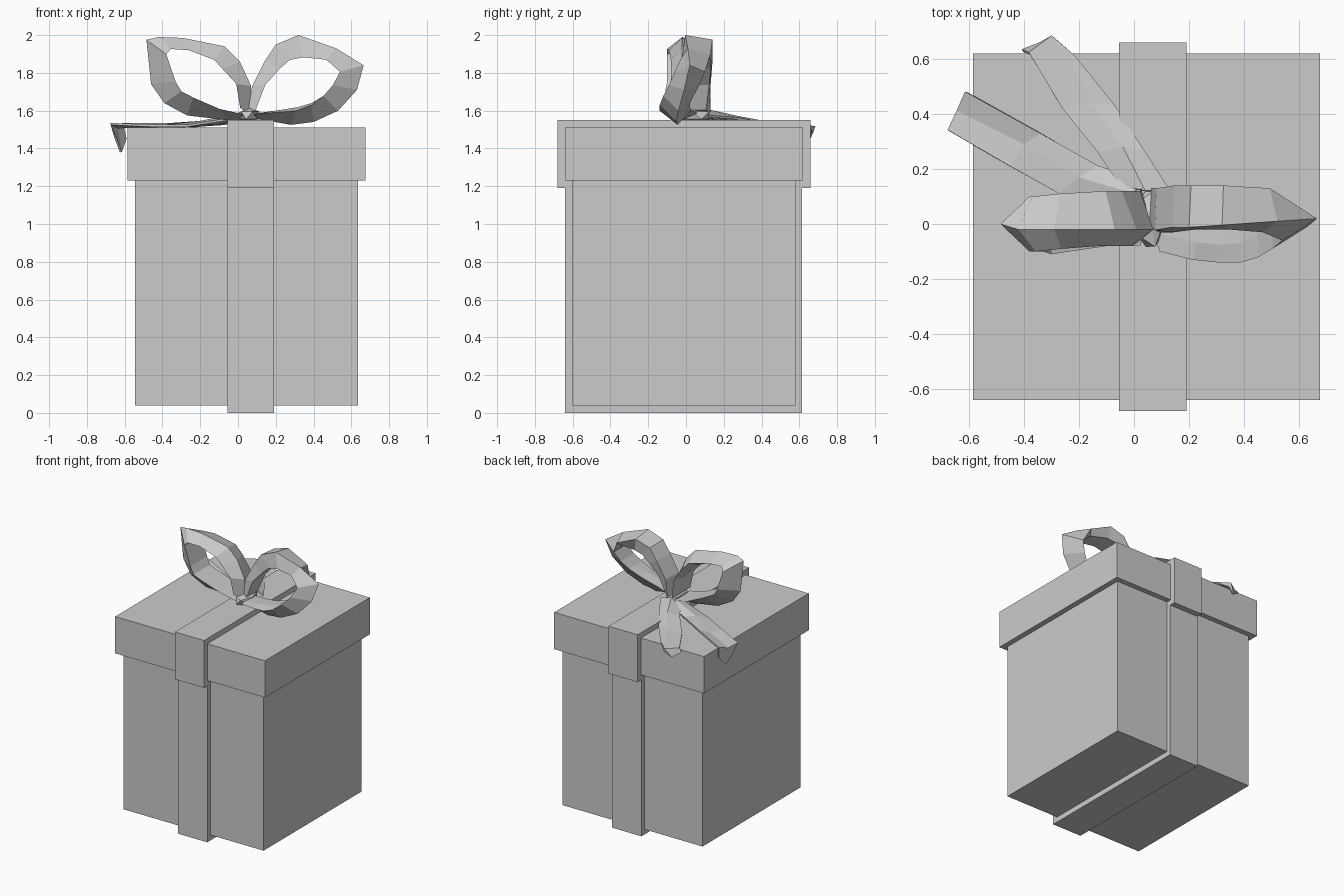
import bpy, bmesh
from mathutils import Vector


def finish(name, bm):
    bmesh.ops.recalc_face_normals(bm, faces=bm.faces)
    mesh = bpy.data.meshes.new(name)
    bm.to_mesh(mesh)
    bm.free()
    ob = bpy.data.objects.new(name, mesh)
    bpy.context.collection.objects.link(ob)
    return ob


def box(name, lo, hi):
    bm = bmesh.new()
    bmesh.ops.create_cube(bm, size=1)
    for v in bm.verts:
        v.co = [lo[i] + (v.co[i] + 0.5) * (hi[i] - lo[i]) for i in range(3)]
    return finish(name, bm)


def band(name, x0, x1, profile):
    # extrude a closed y-z outline along x
    bm = bmesh.new()
    face = bm.faces.new([bm.verts.new((x0, y, z)) for y, z in profile])
    new = bmesh.ops.extrude_face_region(bm, geom=[face])["geom"]
    bmesh.ops.translate(bm, vec=(x1 - x0, 0, 0),
                        verts=[g for g in new if isinstance(g, bmesh.types.BMVert)])
    return finish(name, bm)


def bow_loop(name, centre, half_width, path):
    # path rows: ridge x, ridge z, middle y, depth toward loop centre, skew
    bm = bmesh.new()
    rings = []
    for x, z, y, depth, s in path:
        inward = (Vector((centre[0], 0, centre[1])) - Vector((x, 0, z))).normalized()
        hw = half_width
        section = [(-hw, depth * min(1, 1 - s)), (s * hw, 0),
                   (hw, depth * min(1, 1 + s)), (-s * hw, depth)]
        rings.append([bm.verts.new(Vector((x, y + dy, z)) + inward * d)
                      for dy, d in section])
    for a, b in zip(rings, rings[1:]):
        for i in range(4):
            j = (i + 1) % 4
            bm.faces.new((a[i], a[j], b[j], b[i]))
    bm.faces.new(rings[0])
    bm.faces.new(rings[-1])
    return finish(name, bm)


def tail(name, rows):
    # creased strip: left edge, middle, right edge per row
    bm = bmesh.new()
    vs = [[bm.verts.new(p) for p in row] for row in rows]
    for a, b in zip(vs, vs[1:]):
        for i in range(2):
            bm.faces.new((a[i], a[i + 1], b[i + 1], b[i]))
    ob = finish(name, bm)
    mod = ob.modifiers.new("thickness", "SOLIDIFY")
    mod.thickness = 0.012
    mod.offset = 0
    return ob


# Box and overhanging lid
box("gift_box", (-0.545, -0.60, 0.04), (0.635, 0.58, 1.23))
box("lid", (-0.585, -0.64, 1.23), (0.675, 0.62, 1.51))

# Ribbon bands: one under the box, one over the lid
band("lower_ribbon", -0.055, 0.19,
     [(-0.64, 1.23), (-0.64, 0), (0.615, 0), (0.615, 1.23),
      (0.575, 1.23), (0.575, 0.045), (-0.595, 0.045), (-0.595, 1.23)])
band("lid_ribbon", -0.055, 0.19,
     [(-0.68, 1.19), (-0.68, 1.55), (0.66, 1.55), (0.66, 1.19),
      (0.615, 1.19), (0.615, 1.505), (-0.635, 1.505), (-0.635, 1.19)])

# Bow loops
bow_loop("right_bow_loop", (0.37, 1.76), 0.08, [
    (0.05, 1.58, 0.05, 0.05, -0.7),
    (0.075, 1.73, 0.05, 0.07, -0.9),
    (0.14, 1.86, 0.06, 0.09, -0.9),
    (0.20, 1.95, 0.06, 0.11, -0.9),
    (0.32, 2.00, 0.06, 0.12, -0.8),
    (0.52, 1.93, 0.05, 0.08, -0.5),
    (0.665, 1.84, 0.02, 0.13, 0.0),
    (0.63, 1.71, -0.01, 0.13, 0.0),
    (0.53, 1.60, -0.04, 0.11, 0.0),
    (0.40, 1.54, -0.06, 0.10, 0.1),
    (0.28, 1.525, -0.06, 0.10, 0.2),
    (0.17, 1.545, -0.05, 0.08, 0.2),
    (0.06, 1.56, -0.02, 0.05, 0.2)])
bow_loop("left_bow_loop", (-0.20, 1.77), 0.10, [
    (0.06, 1.58, 0.03, 0.06, -0.3),
    (0.07, 1.73, 0.02, 0.08, -0.4),
    (0.01, 1.86, 0.02, 0.10, -0.4),
    (-0.07, 1.94, 0.02, 0.09, -0.4),
    (-0.29, 1.985, 0.01, 0.07, -0.3),
    (-0.42, 1.99, 0.0, 0.09, -0.2),
    (-0.485, 1.975, 0.0, 0.13, 0.0),
    (-0.46, 1.74, 0.0, 0.13, 0.0),
    (-0.39, 1.64, -0.01, 0.11, 0.0),
    (-0.27, 1.575, 0.0, 0.10, 0.0),
    (-0.06, 1.55, 0.02, 0.07, 0.0),
    (0.06, 1.55, 0.02, 0.05, 0.0)])

# Knot
bm = bmesh.new()
bmesh.ops.create_icosphere(bm, subdivisions=1, radius=1)
for v in bm.verts:
    v.co = (0.06 + v.co.x * 0.06, 0.02 + v.co.y * 0.12, 1.575 + v.co.z * 0.045)
finish("knot", bm)

# Loose tails lying on the lid and folding over its edge
tail("back_tail", [
    [(-0.05, 0.14, 1.555), (0.04, 0.12, 1.60), (0.13, 0.12, 1.57)],
    [(-0.13, 0.26, 1.55), (-0.04, 0.28, 1.565), (0.04, 0.26, 1.56)],
    [(-0.26, 0.42, 1.52), (-0.15, 0.44, 1.535), (-0.07, 0.43, 1.53)],
    [(-0.38, 0.62, 1.52), (-0.30, 0.68, 1.515), (-0.215, 0.61, 1.52)],
    [(-0.405, 0.63, 1.50), (-0.34, 0.655, 1.455), (-0.29, 0.67, 1.49)]])
tail("side_tail", [
    [(-0.02, 0.05, 1.56), (0.0, 0.11, 1.58), (0.03, 0.16, 1.56)],
    [(-0.27, 0.11, 1.52), (-0.20, 0.17, 1.54), (-0.13, 0.21, 1.53)],
    [(-0.45, 0.21, 1.52), (-0.40, 0.29, 1.515), (-0.34, 0.33, 1.53)],
    [(-0.675, 0.34, 1.53), (-0.64, 0.41, 1.51), (-0.61, 0.48, 1.53)],
    [(-0.65, 0.37, 1.46), (-0.62, 0.41, 1.38), (-0.595, 0.46, 1.45)]])
